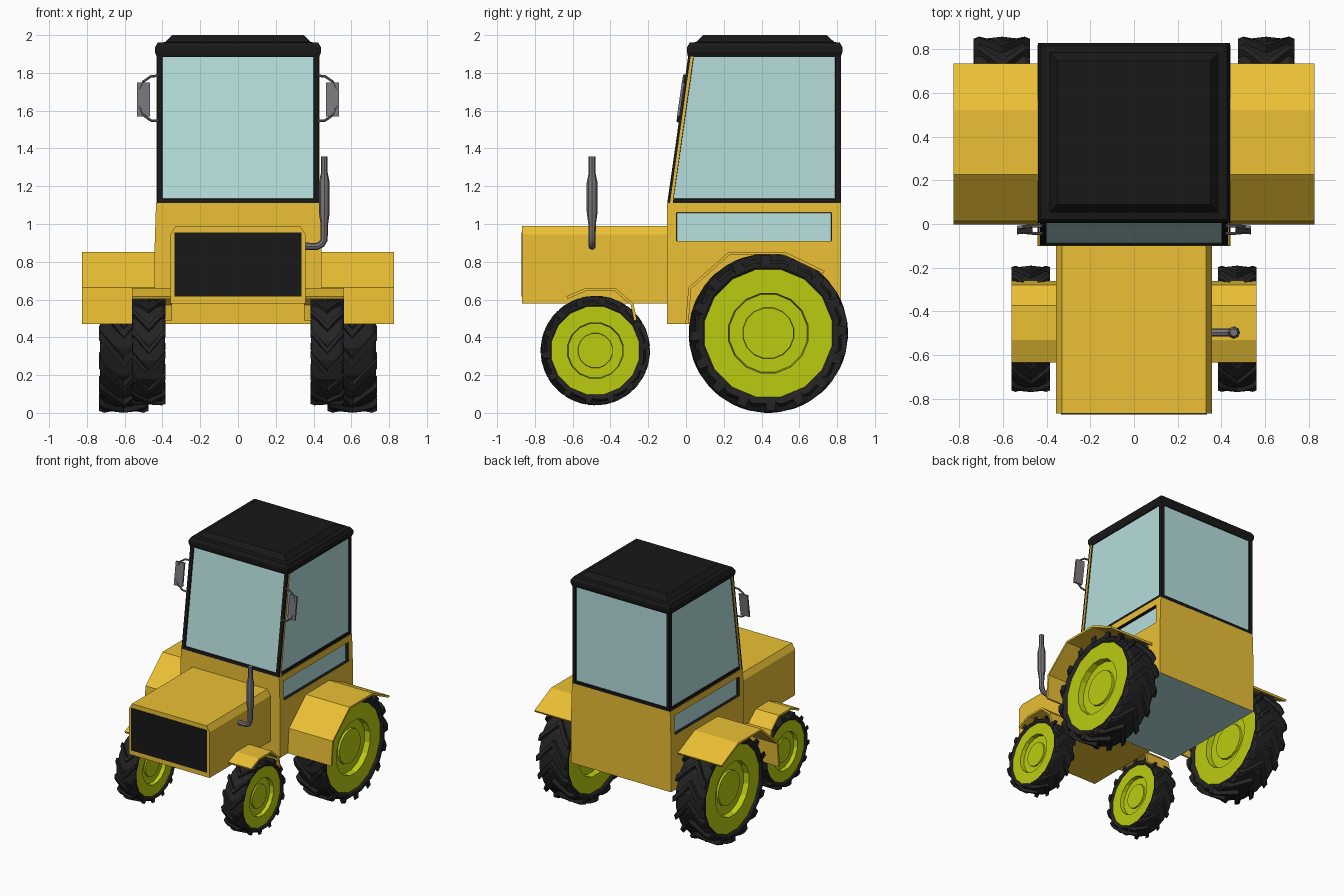
import bpy, bmesh, math
from mathutils import Vector

if "Cube" in bpy.data.objects:
    bpy.data.objects.remove(bpy.data.objects["Cube"])


def material(name, r, g, b):
    m = bpy.data.materials.new(name)
    m.diffuse_color = (r, g, b, 1)
    m.use_nodes = True
    m.node_tree.nodes["Principled BSDF"].inputs["Base Color"].default_value = m.diffuse_color
    return m


YELLOW = material("yellow_paint", 0.83, 0.53, 0.035)
BLACK = material("black_trim", 0.009, 0.009, 0.009)
GLASS = material("glass", 0.46, 0.73, 0.72)
TYRE = material("rubber", 0.018, 0.017, 0.018)
RIM = material("rim_green", 0.50, 0.60, 0.005)
METAL = material("grey_metal", 0.19, 0.18, 0.19)


def finish(name, bm, *mats):
    me = bpy.data.meshes.new(name)
    bm.to_mesh(me)
    bm.free()
    ob = bpy.data.objects.new(name, me)
    bpy.context.collection.objects.link(ob)
    for m in mats:
        me.materials.append(m)
    return ob


def mirrored(ob):
    ob.modifiers.new("mirror", 'MIRROR').use_axis[0] = True
    return ob


def loft(rings, bm=None):
    """Skin closed rings; returns bmesh, side faces [ring][edge] and caps."""
    bm = bm or bmesh.new()
    vs = [[bm.verts.new(p) for p in ring] for ring in rings]
    n = len(vs[0])
    sides = [[bm.faces.new((a[j], a[(j + 1) % n], b[(j + 1) % n], b[j]))
              for j in range(n)] for a, b in zip(vs, vs[1:])]
    caps = [bm.faces.new(vs[0][::-1]), bm.faces.new(vs[-1])]
    bmesh.ops.recalc_face_normals(bm, faces=bm.faces[:])
    return bm, sides, caps


def rect(x, y0, y1, z):
    return [(-x, y0, z), (x, y0, z), (x, y1, z), (-x, y1, z)]


def window(bm, face, border, depth, wall, glass):
    """Frame a face, recess it, and give walls and pane their materials."""
    bmesh.ops.inset_individual(bm, faces=[face], thickness=border, use_even_offset=True)
    walls = bmesh.ops.inset_individual(bm, faces=[face], thickness=0.003, depth=-depth)
    for f in walls["faces"]:
        f.material_index = wall
    face.material_index = glass


# Lower cab body with recessed side windows
bm, sides, caps = loft([rect(.442, -.10, .82, .47), rect(.442, -.10, .82, .86),
                        rect(.434, -.10, .82, 1.11)])
caps[0].material_index = 2
for j in (1, 3):
    window(bm, sides[1][j], 0.05, 0.025, 1, 2)
finish("cab_body", bm, YELLOW, BLACK, GLASS)

# Upper cab with four large windows
bm, sides, caps = loft([rect(.43, -.10, .82, 1.105), rect(.43, .015, .82, 1.915)])
for f in sides[0]:
    window(bm, f, 0.028, 0.008, 0, 1)
finish("cab_frame", bm, BLACK, GLASS)

# Yellow strip along each sloping front pillar
bm, _, _ = loft([[(x, -.085, 1.11), (x, -.07, 1.11), (x, .04, 1.89), (x, .025, 1.89)]
                 for x in (.42, .431)])
mirrored(finish("pillar_strip", bm, YELLOW))

# Stepped roof
bm, _, _ = loft([rect(.43, .01, .82, 1.885), rect(.44, .005, .828, 1.91),
                 rect(.44, .005, .828, 1.935), rect(.425, .02, .815, 1.96),
                 rect(.385, .055, .785, 1.963), rect(.35, .09, .745, 2.0)])
finish("cab_roof", bm, BLACK)

# Hood with chamfered top edges
prof = [(-.357, .58), (.357, .58), (.357, .945), (.33, .99), (-.33, .99), (-.357, .945)]
bm, _, _ = loft([[(x, y, z) for x, z in prof] for y in (-.868, -.09)])
finish("hood", bm, YELLOW)
bm, _, _ = loft([rect(.335, -.872, -.85, .617), rect(.335, -.872, -.85, .955)])
finish("grille", bm, BLACK)


# Fenders: bent strips given thickness
def fender(name, profile, x0, x1):
    bm = bmesh.new()
    vs = [[bm.verts.new((x, y, z)) for x in (x0, x1)] for y, z in profile]
    for a, b in zip(vs, vs[1:]):
        bm.faces.new((a[0], a[1], b[1], b[0]))
    ob = finish(name, bm, YELLOW)
    s = ob.modifiers.new("thickness", 'SOLIDIFY')
    s.thickness, s.offset = 0.016, 0
    mirrored(ob)


fender("rear_fender", [(.005, .47), (.02, .66), (.23, .845), (.52, .845), (.73, .745)], .43, .827)
fender("front_fender", [(-.63, .61), (-.53, .653), (-.375, .653), (-.285, .575), (-.268, .49)],
       .35, .56)


# Wheels: lathed tyre and rim plus chevron lugs
def lathe(bm, profile, n, centre, mat, closed):
    rings = [[bm.verts.new((centre[0] + x, centre[1] + r * math.cos(t), centre[2] + r * math.sin(t)))
              for r, x in profile]
             for t in (2 * math.pi * (i + .5) / n for i in range(n))]
    m = len(profile)
    for i in range(n):
        a, b = rings[i], rings[(i + 1) % n]
        for j in range(m if closed else m - 1):
            k = (j + 1) % m
            bm.faces.new((a[j], a[k], b[k], b[j])).material_index = mat


def wheel(name, x, y, z, R, w, rim, ring, hub, lugs):
    bm = bmesh.new()
    c = (x, y, z)
    half = [(rim * .98, .80 * w), (rim * 1.03, .93 * w), (R * .90, .97 * w), (R * .935, .8 * w)]
    lathe(bm, half + [(r, -u) for r, u in half[::-1]], 16, c, 0, True)
    face = [(0, .62 * w), (hub, .62 * w), (hub * 1.02, .5 * w), (ring * .97, .5 * w),
            (ring, .84 * w), (rim * 1.01, .84 * w)]
    lathe(bm, face, 16, c, 1, False)
    lathe(bm, [(r, -u) for r, u in face], 16, c, 1, False)
    bmesh.ops.remove_doubles(bm, verts=bm.verts[:], dist=1e-5)
    for s in (-1, 1):
        for i in range(lugs):
            t = 2 * math.pi * i / lugs
            ends = []
            for u, sweep, r0, r1 in ((0, 0, .9 * R, R), (.8 * w, -.30, .88 * R, R),
                                     (w, -.36, .86 * R, .975 * R)):
                ends.append([(x + s * u, y + r * math.cos(a), z + r * math.sin(a))
                             for r, a in ((r0, t + sweep - .075), (r1, t + sweep - .055),
                                          (r1, t + sweep + .055), (r0, t + sweep + .075))])
            loft(ends, bm)
    bmesh.ops.recalc_face_normals(bm, faces=bm.faces[:])
    mirrored(finish(name, bm, TYRE, RIM))


wheel("rear_wheel", .605, .436, .422, .422, .13, .345, .215, .135, 16)
wheel("front_wheel", .4725, -.48, .33, .29, .0875, .238, .15, .092, 14)


# Tubes: exhaust and mirror brackets
def tube(name, pts, radius):
    cu = bpy.data.curves.new(name, 'CURVE')
    cu.dimensions = '3D'
    cu.bevel_depth, cu.bevel_resolution, cu.use_fill_caps = radius, 2, True
    sp = cu.splines.new('POLY')
    sp.points.add(len(pts) - 1)
    for p, (x, y, z, r) in zip(sp.points, pts):
        p.co, p.radius = (x, y, z, 1), r
    ob = bpy.data.objects.new(name, cu)
    bpy.context.collection.objects.link(ob)
    cu.materials.append(METAL)
    bpy.ops.object.select_all(action='DESELECT')
    ob.select_set(True)
    bpy.context.view_layer.objects.active = ob
    bpy.ops.object.convert(target='MESH')
    bpy.ops.object.shade_smooth_by_angle(angle=math.radians(40))
    return bpy.context.object


path = [(.34, .882, 1), (.42, .882, 1), (.442, .893, 1), (.455, .915, 1), (.457, .95, 1),
        (.457, 1.0, 1.05), (.457, 1.06, 1.5), (.457, 1.22, 1.5), (.457, 1.27, .95),
        (.457, 1.357, .95)]
tube("exhaust_pipe", [(x, -.497, z, r) for x, z, r in path], .019)


def pillar_y(z):
    return -.10 + .142 * (z - 1.11) - .005


arc = [(.42, 1.545), (.46, 1.548), (.5, 1.575), (.525, 1.63), (.525, 1.70),
       (.5, 1.755), (.46, 1.782), (.42, 1.785)]
mirrored(tube("mirror_bracket", [(x, pillar_y(z), z, 1) for x, z in arc], .007))
bm, _, _ = loft([[(x, pillar_y(z) + d, z) for x, d in
                  ((.465, .0), (.535, -.008), (.535, .006), (.465, .014))] for z in (1.57, 1.75)])
mirrored(finish("side_mirror", bm, METAL))
